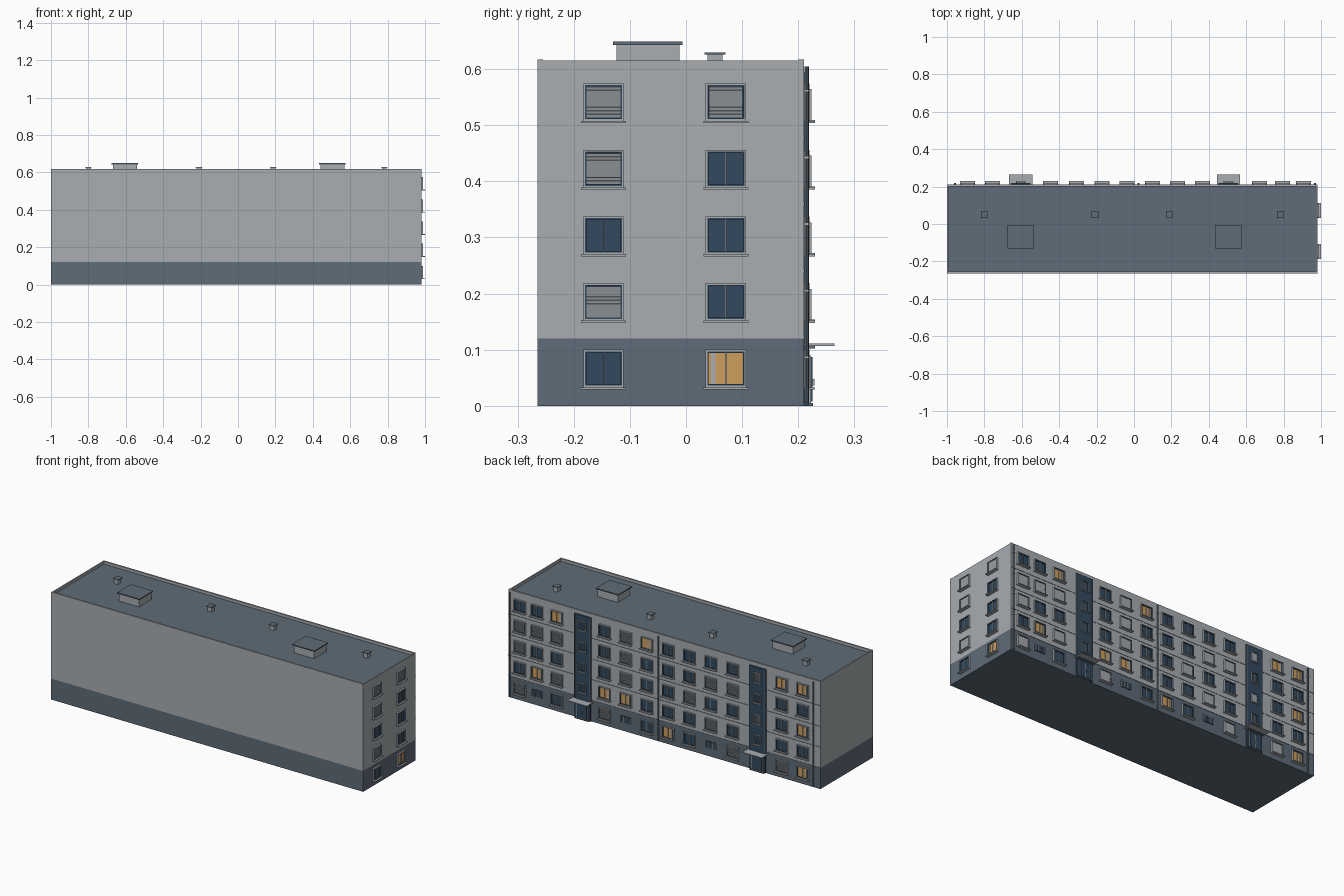
import bpy, bmesh, math
from mathutils import Matrix, Vector

if "Cube" in bpy.data.objects:
    bpy.data.objects.remove(bpy.data.objects["Cube"])


def srgb(r, g, b):
    f = lambda c: c / 12.92 if c <= 0.04045 else ((c + 0.055) / 1.055) ** 2.4
    return (f(r / 255), f(g / 255), f(b / 255), 1)


MATS = {}
for name, rgb in {"light grey": (168, 173, 177), "slate": (94, 108, 120),
                  "dark blue": (50, 73, 94), "warm light": (206, 157, 92)}.items():
    m = bpy.data.materials.new(name)
    m.diffuse_color = srgb(*rgb)
    m.use_nodes = True
    m.node_tree.nodes["Principled BSDF"].inputs["Base Color"].default_value = m.diffuse_color
    MATS[name] = m

X0, X1, Y0, Y1, TOP, BASE = -1.0, 0.98, -0.265, 0.21, 0.615, 0.12
PITCH = 0.1187
parts = {}


def box(part, mat, x, y, z, tilt=None):
    """Add a box spanning the ranges x, y, z to a named part."""
    bm = parts.setdefault((part, mat), bmesh.new())
    c = Vector([(r[0] + r[1]) / 2 for r in (x, y, z)])
    s = [abs(r[1] - r[0]) for r in (x, y, z)]
    mtx = Matrix.Translation(c)
    if tilt:
        mtx = mtx @ Matrix.Rotation(tilt[0], 4, tilt[1])
    bmesh.ops.create_cube(bm, size=1, matrix=mtx @ Matrix.Diagonal((*s, 1)))


def wall_box(wall, part, mat, u, d, z, tilt=0):
    """Box on a wall: u runs along it, d is the distance out of it."""
    if wall == "back":
        box(part, mat, u, (Y1 + d[0], Y1 + d[1]), z, (-tilt, 'X') if tilt else None)
    else:
        box(part, mat, (X1 + d[0], X1 + d[1]), u, z, (tilt, 'Y') if tilt else None)


def frame(wall, part, mat, u, z, w, d):
    """Four bars around a rectangle."""
    for a, b in ((u[0], u[0] + w), (u[1] - w, u[1])):
        wall_box(wall, part, mat, (a, b), d, z)
    for a, b in ((z[0], z[0] + w), (z[1] - w, z[1])):
        wall_box(wall, part, mat, (u[0] + w, u[1] - w), d, (a, b))


def window(wall, c, sill, kind, w=0.072, h=0.067, start=0.0):
    """Casing, sash, pane and sill; D dark, B blinds, L lit."""
    u, z = (c - w / 2, c + w / 2), (sill + 0.001, sill + 0.001 + h)
    pane = "warm light" if kind == "L" else "dark blue"
    s = start
    frame(wall, "window_casing", "light grey", u, z, 0.003, (s, s + 0.010))
    iu, iz = (u[0] + 0.003, u[1] - 0.003), (z[0] + 0.003, z[1] - 0.003)
    frame(wall, "window_sash", "dark blue", iu, iz, 0.0025, (s, s + 0.008))
    wall_box(wall, "lit_pane" if kind == "L" else "window_pane", pane, iu, (s, s + 0.003), iz)
    if kind == "B":
        n, a = 9, iz[0] + 0.003
        step = (iz[1] - 0.003 - a) / n
        for i in range(n):
            zc = a + (i + 0.5) * step
            wall_box(wall, "blind_slat", "light grey", (iu[0] + 0.003, iu[1] - 0.003),
                     (s + 0.0055, s + 0.0065), (zc - step * 0.5, zc + step * 0.5), math.radians(20))
    else:
        wall_box(wall, "window_mullion", "light grey", (c - 0.0013, c + 0.0013), (s, s + 0.007), iz)
    if kind == "L":  # drawn curtain strip
        wall_box(wall, "curtain", "light grey", (u[0] + 0.010, u[0] + 0.018), (s, s + 0.005), iz)
    wall_box(wall, "window_sill", "light grey", (u[0] - 0.004, u[1] + 0.004), (0, 0.0195),
             (sill - 0.003, sill + 0.001))


# main block with a darker ground floor and a recessed flat roof
bm = bmesh.new()
size = (X1 - X0, Y1 - Y0, TOP)
bmesh.ops.create_cube(bm, size=1, matrix=Matrix.Translation(((X0 + X1) / 2, (Y0 + Y1) / 2, TOP / 2))
                      @ Matrix.Diagonal((*size, 1)))
bmesh.ops.bisect_plane(bm, geom=bm.verts[:] + bm.edges[:] + bm.faces[:],
                       plane_co=(0, 0, BASE), plane_no=(0, 0, 1))
bm.normal_update()
roof = [f for f in bm.faces if f.normal.z > 0.9]
bmesh.ops.inset_region(bm, faces=roof, thickness=0.010)
walls = bmesh.ops.extrude_face_region(bm, geom=roof)
bmesh.ops.delete(bm, geom=roof, context='FACES_ONLY')
bmesh.ops.translate(bm, verts=[v for v in walls["geom"] if isinstance(v, bmesh.types.BMVert)],
                    vec=(0, 0, -0.015))
bmesh.ops.recalc_face_normals(bm, faces=bm.faces)
for f in bm.faces:
    c = f.calc_center_median()
    f.material_index = int(c.z < BASE or (f.normal.z > 0.9 and c.z < TOP - 0.005))
me = bpy.data.meshes.new("building_block")
bm.to_mesh(me)
bm.free()
me.materials.append(MATS["light grey"])
me.materials.append(MATS["slate"])
bpy.context.collection.objects.link(bpy.data.objects.new("building_block", me))

# raised rim along the short ends and long edges of the parapet
for y in ((Y0, Y0 + 0.010), (Y1 - 0.010, Y1)):
    box("parapet_rim", "light grey", (X0, X1), y, (TOP, TOP + 0.002))

# roof access boxes and small vents
for x in (-0.605, 0.505):
    box("roof_box", "light grey", (x - 0.064, x + 0.064), (-0.124, -0.012), (0.60, 0.643))
    box("roof_box_cap", "slate", (x - 0.071, x + 0.071), (-0.130, -0.006), (0.643, 0.649))
for x in (-0.80, -0.208, 0.188, 0.782):
    box("vent", "light grey", (x - 0.013, x + 0.013), (0.038, 0.065), (0.60, 0.626))
    box("vent_cap", "slate", (x - 0.018, x + 0.018), (0.033, 0.070), (0.626, 0.630))

# side wall windows, ground floor first
for c, kinds in ((-0.147, "DBDBB"), (0.071, "LDDDB")):
    for i, k in enumerate(kinds):
        window("side", c, 0.032 + i * PITCH, k)

# back wall windows: one row per floor, V is a narrow cellar window
COLS = (0.905, 0.795, 0.670, 0.367, 0.233, 0.098, -0.037, -0.172, -0.308, -0.446, -0.757, -0.890)
FLOORS = ("BVDBVDLDVBBL", "DLBLLDDDBDDD", "BDDDBDDBDDDL", "BBBDBDDDBBDD", "DDLDBLDDDDLL")
for i, row in enumerate(FLOORS):
    sill = 0.032 + i * PITCH
    for c, k in zip(COLS, row):
        if k == "V":
            u, z = (c - 0.032, c + 0.032), (0.050, 0.086)
            wall_box("back", "cellar_pane", "dark blue", u, (0, 0.004), z)
            for j in range(4):
                b = u[0] + j * 0.0205
                wall_box("back", "cellar_bar", "light grey", (b, b + 0.0025), (0, 0.008), z)
        else:
            window("back", c, sill, k)

# stairwell strips with windows, entrance doors and canopies
for x, kinds in ((0.505, "DDDD"), (-0.605, "DBDB")):
    wall_box("back", "stairwell_panel", "dark blue", (x - 0.050, x + 0.050), (0, 0.008), (0, 0.595))
    for side in (-1, 1):
        e = x + side * 0.050
        wall_box("back", "stairwell_trim", "slate", (e - 0.002, e + 0.002), (0, 0.0095), (0.112, 0.595))
    for i, k in enumerate(kinds):
        window("back", x, 0.144 + (i + 0.45) * PITCH - 0.045, k, 0.044, 0.055, 0.004)
    box("canopy", "light grey", (x - 0.062, x + 0.062), (Y1, 0.265), (0.107, 0.111))
    box("canopy_beam", "slate", (x - 0.050, x + 0.050), (Y1, 0.230), (0.102, 0.107))
    box("door_step", "slate", (x - 0.045, x + 0.045), (Y1, 0.226), (0, 0.005))
    frame("back", "door_frame", "light grey", (x - 0.036, x + 0.036), (0.005, 0.090), 0.003, (0.006, 0.013))
    for s in (-1, 1):
        c = x + s * 0.0165
        wall_box("back", "door_leaf", "dark blue", (c - 0.0155, c + 0.0155), (0.006, 0.015), (0.008, 0.087))
        wall_box("back", "door_handle", "light grey", (x + s * 0.005 - 0.001, x + s * 0.005 + 0.001),
                 (0.014, 0.019), (0.036, 0.048))
    wall_box("back", "door_gap", "light grey", (x - 0.001, x + 0.001), (0.006, 0.0155), (0.008, 0.087))

# panel seams between floors, broken at the stairwells
for i in range(4):
    z = BASE + i * PITCH
    for u in ((X0, -0.657), (-0.553, 0.453), (0.557, X1)):
        wall_box("back", "floor_seam", "slate", u, (0, 0.0015), (z, z + 0.003))

# drainpipes with brackets
for x in (-0.958, 0.025, 0.968):
    pipe = parts.setdefault(("drainpipe", "slate"), bmesh.new())
    bmesh.ops.create_cone(pipe, cap_ends=True, segments=8, radius1=0.004, radius2=0.004, depth=0.60,
                          matrix=Matrix.Translation((x, Y1 + 0.005, 0.305)))
    for i in range(5):
        z = 0.085 + i * PITCH
        wall_box("back", "pipe_bracket", "light grey", (x - 0.005, x + 0.005), (0, 0.0095), (z, z + 0.003))

# turn every gathered part into an object
for (name, mat), bm in parts.items():
    me = bpy.data.meshes.new(name)
    bm.to_mesh(me)
    bm.free()
    me.materials.append(MATS[mat])
    bpy.context.collection.objects.link(bpy.data.objects.new(name, me))
